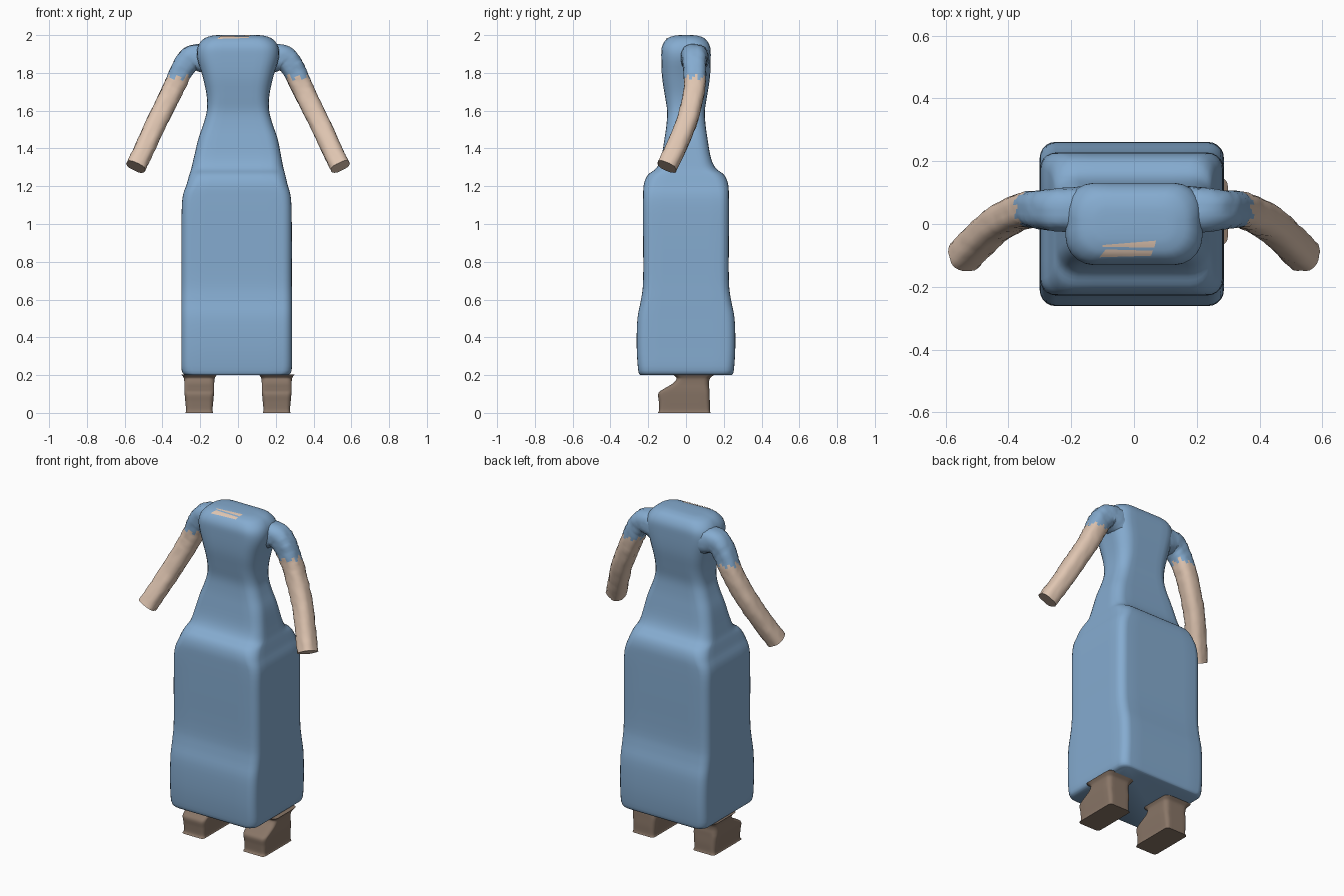
import bpy
import math
import random
from mathutils import Vector
from mathutils.bvhtree import BVHTree

random.seed(4)
if "Cube" in bpy.data.objects:
    bpy.data.objects.remove(bpy.data.objects["Cube"])


def material(name, color):
    m = bpy.data.materials.new(name)
    m.use_nodes = True
    m.diffuse_color = (*color, 1)
    m.node_tree.nodes["Principled BSDF"].inputs["Base Color"].default_value = (*color, 1)
    return m


BLUE = material("dress blue", (0.235, 0.41, 0.63))
SKIN = material("skin", (0.74, 0.56, 0.44))
BROWN = material("boot brown", (0.25, 0.18, 0.135))


def rounded_rect(hx, hy, r, corner=5, side=6):
    """Outline with rounded corners and evenly divided sides."""
    r = min(r, hx * 0.98, hy * 0.98)
    arcs = []
    for q, (sx, sy) in enumerate([(1, 1), (-1, 1), (-1, -1), (1, -1)]):
        angles = [math.pi / 2 * (q + i / corner) for i in range(corner + 1)]
        arcs.append([Vector((sx * (hx - r) + r * math.cos(a),
                             sy * (hy - r) + r * math.sin(a))) for a in angles])
    points = []
    for q in range(4):
        points += arcs[q]
        start, end = arcs[q][-1], arcs[(q + 1) % 4][0]
        points += [start.lerp(end, i / side) for i in range(1, side)]
    return points


def smooth_keys(keys, steps):
    """Catmull-Rom interpolation through rows of numbers."""
    keys = [Vector(k) for k in keys]
    out = []
    for i in range(len(keys) - 1):
        a, b = keys[max(i - 1, 0)], keys[i]
        c, d = keys[i + 1], keys[min(i + 2, len(keys) - 1)]
        for s in range(steps):
            t = s / steps
            out.append(0.5 * (2 * b + (c - a) * t + (2 * a - 5 * b + 4 * c - d) * t * t
                              + (3 * b - a - 3 * c + d) * t ** 3))
    return out + [keys[-1]]


def make_object(name, verts, faces, mats, angle=50):
    mesh = bpy.data.meshes.new(name)
    mesh.from_pydata(verts, [], faces)
    for m in mats:
        mesh.materials.append(m)
    obj = bpy.data.objects.new(name, mesh)
    bpy.context.collection.objects.link(obj)
    bpy.ops.object.select_all(action="DESELECT")
    obj.select_set(True)
    bpy.context.view_layer.objects.active = obj
    bpy.ops.object.mode_set(mode="EDIT")
    bpy.ops.mesh.select_all(action="SELECT")
    bpy.ops.mesh.normals_make_consistent(inside=False)
    bpy.ops.object.mode_set(mode="OBJECT")
    bpy.ops.object.shade_smooth_by_angle(angle=math.radians(angle))
    return obj


def loft(name, rings, mats):
    n = len(rings[0])
    verts = [p for ring in rings for p in ring]
    faces = [(k * n + i, k * n + (i + 1) % n, (k + 1) * n + (i + 1) % n, (k + 1) * n + i)
             for k in range(len(rings) - 1) for i in range(n)]
    faces += [tuple(range(n)), tuple(range(len(verts) - n, len(verts)))]
    return make_object(name, verts, faces, mats)


def upright_loft(name, keys, mats, cx=0, steps=4):
    """Keys hold height, centre x and y, half width, half depth, corner radius."""
    rings = []
    for z, x, y, hx, hy, r in smooth_keys(keys, steps):
        rings.append([Vector((cx + x + p.x, y + p.y, z)) for p in rounded_rect(hx, hy, r)])
    return loft(name, rings, mats)


# Dress, from hem to neckline
dress = upright_loft("dress", [
    (0.200, -0.007, 0, 0.270, 0.243, 0.05),
    (0.225, -0.007, 0, 0.291, 0.253, 0.05),
    (0.350, -0.007, 0, 0.293, 0.261, 0.05),
    (0.500, -0.007, 0, 0.293, 0.257, 0.05),
    (0.600, -0.007, 0, 0.293, 0.238, 0.05),
    (0.700, -0.007, 0, 0.292, 0.227, 0.05),
    (0.950, -0.007, 0, 0.292, 0.227, 0.05),
    (1.130, -0.007, 0, 0.288, 0.227, 0.05),
    (1.210, -0.005, 0, 0.267, 0.223, 0.06),
    (1.260, -0.004, 0, 0.254, 0.202, 0.07),
    (1.295, -0.003, 0, 0.244, 0.158, 0.07),
    (1.350, -0.002, 0, 0.232, 0.132, 0.06),
    (1.450, 0, 0, 0.210, 0.114, 0.06),
    (1.530, 0, 0, 0.183, 0.103, 0.06),
    (1.600, 0, 0, 0.165, 0.100, 0.06),
    (1.680, 0, 0, 0.166, 0.112, 0.07),
    (1.780, 0, 0, 0.187, 0.127, 0.08),
    (1.880, 0, 0, 0.216, 0.131, 0.09),
    (1.940, 0, 0, 0.212, 0.127, 0.09),
    (1.980, 0, 0, 0.182, 0.102, 0.08),
    (1.996, 0, 0, 0.140, 0.065, 0.05),
    (2.000, 0, 0, 0.105, 0.030, 0.02)], [BLUE])

# Arms: a bent tube whose upper part is the sleeve
ARM = smooth_keys([
    (0.15, 0.045, 1.870, 0.075), (0.235, 0.045, 1.880, 0.068), (0.285, 0.045, 1.835, 0.061),
    (0.325, 0.047, 1.755, 0.057), (0.370, 0.035, 1.660, 0.055), (0.435, 0.000, 1.530, 0.054),
    (0.490, -0.050, 1.410, 0.053), (0.541, -0.101, 1.303, 0.053)], 6)
for side_name, side in (("left", 1), ("right", -1)):
    rings = []
    for i, key in enumerate(ARM):
        tangent = (ARM[min(i + 1, len(ARM) - 1)].xyz - ARM[max(i - 1, 0)].xyz).normalized()
        depth = (Vector((0, 1, 0)) - tangent * tangent.y).normalized()
        across = tangent.cross(depth)
        ring = []
        for p in rounded_rect(key[3], key[3], key[3] * 0.75, 4, 2):
            p = p * (1 + random.uniform(-0.035, 0.035))
            v = key.xyz + across * p.x + depth * p.y
            ring.append(Vector((v.x * side, v.y, v.z)))
        rings.append(ring)
    arm = loft(side_name + "_arm", rings, [SKIN, BLUE])
    for face in arm.data.polygons:
        edge = 1.775 + 0.012 * (face.index % 3 - 1)
        face.material_index = int(face.center.z > edge)

# Boots with a blunt toe and a flared join below the hem
for side_name, side in (("left", 1), ("right", -1)):
    upright_loft(side_name + "_boot", [
        (0.000, 0, -0.010, 0.074, 0.140, 0.02),
        (0.015, 0, -0.008, 0.070, 0.134, 0.02),
        (0.060, 0, -0.009, 0.074, 0.135, 0.025),
        (0.105, 0, -0.011, 0.078, 0.135, 0.025),
        (0.130, 0, 0.005, 0.079, 0.118, 0.03),
        (0.155, 0, 0.025, 0.079, 0.096, 0.03),
        (0.180, 0, 0.038, 0.081, 0.088, 0.03),
        (0.195, 0, 0.040, 0.088, 0.100, 0.03),
        (0.203, 0, 0.040, 0.094, 0.110, 0.03)], [BROWN], cx=side * 0.205)

# Bare skin slivers at the neckline, draped over the dress
tree = BVHTree.FromObject(dress, bpy.context.evaluated_depsgraph_get())


def neckline_patch(name, corners, cols=12, rows=4):
    a, b, c, d = [Vector(p) for p in corners]
    verts = []
    for j in range(rows + 1):
        for i in range(cols + 1):
            p = a.lerp(b, i / cols).lerp(d.lerp(c, i / cols), j / rows)
            hit = tree.ray_cast(Vector((p.x, p.y, 3)), Vector((0, 0, -1)))[0]
            verts.append(hit + Vector((0, -0.001, 0.003)))
    w = cols + 1
    faces = [(j * w + i, j * w + i + 1, (j + 1) * w + i + 1, (j + 1) * w + i)
             for j in range(rows) for i in range(cols)]
    make_object(name, verts, faces, [SKIN])


neckline_patch("neckline_upper", [(-0.10, -0.072), (0.065, -0.074), (0.07, -0.052), (-0.10, -0.066)])
neckline_patch("neckline_lower", [(-0.11, -0.105), (0.055, -0.100), (0.06, -0.084), (-0.09, -0.080)])
